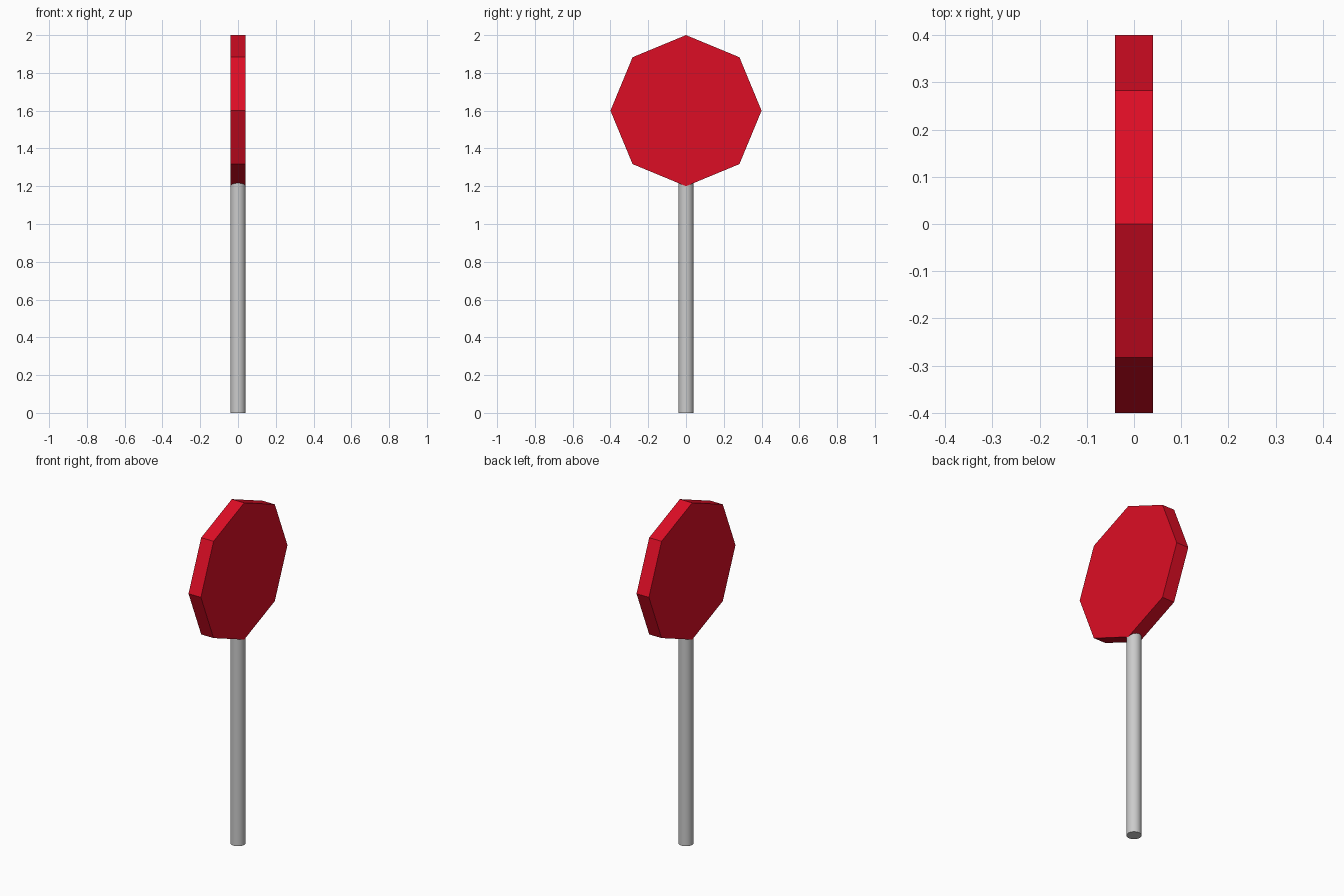
import bpy
import math

if "Cube" in bpy.data.objects:
    bpy.data.objects.remove(bpy.data.objects["Cube"])

POLE_RADIUS = 0.04
SIGN_RADIUS = 0.4
SIGN_CENTRE = 1.6
SIGN_THICKNESS = 0.08
POLE_TOP = 1.3  # hidden inside the sign plate


def cylinder(name, sides, radius, depth, z, rotation=(0, 0, 0)):
    bpy.ops.mesh.primitive_cylinder_add(
        vertices=sides, radius=radius, depth=depth,
        location=(0, 0, z), rotation=rotation)
    obj = bpy.context.object
    obj.name = name
    return obj


# Round grey pole, standing on the ground
pole = cylinder("pole", 32, POLE_RADIUS, POLE_TOP, POLE_TOP / 2)
bpy.ops.object.shade_smooth_by_angle(angle=math.radians(30))

# Octagonal red plate, standing on one corner and facing along x
plate = cylinder("sign_plate", 8, SIGN_RADIUS, SIGN_THICKNESS, SIGN_CENTRE,
                 rotation=(0, math.pi / 2, 0))
red = bpy.data.materials.new("red")
red.diffuse_color = (0.72, 0.004, 0.018, 1)
red.use_nodes = True
red.node_tree.nodes["Principled BSDF"].inputs["Base Color"].default_value = red.diffuse_color
plate.data.materials.append(red)
